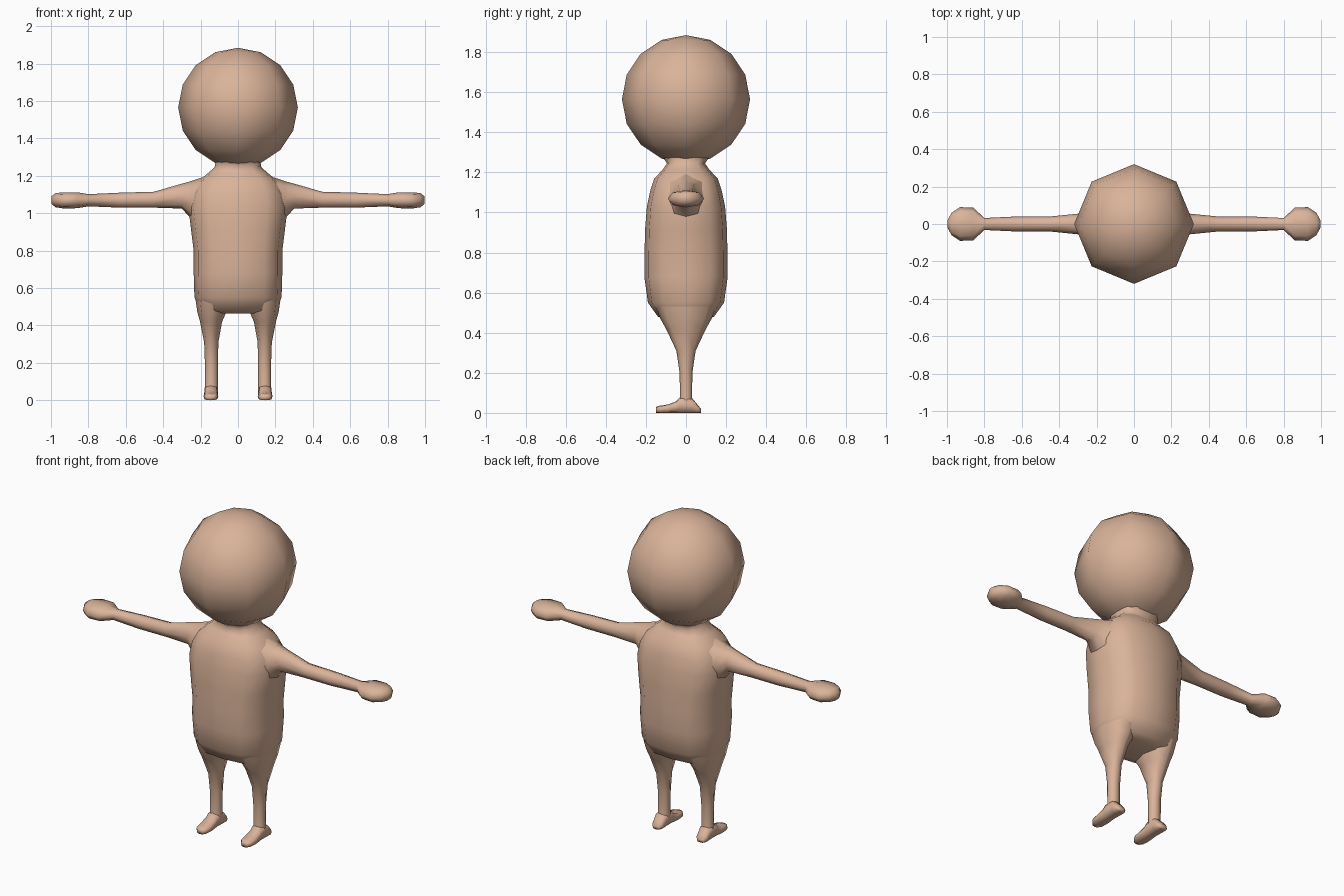
import bpy, bmesh, math
from mathutils import Vector

if "Cube" in bpy.data.objects:
    bpy.data.objects.remove(bpy.data.objects["Cube"])

skin = bpy.data.materials.new("skin")
skin.diffuse_color = (0.70, 0.45, 0.32, 1)
skin.use_nodes = True
skin.node_tree.nodes["Principled BSDF"].inputs["Base Color"].default_value = skin.diffuse_color


def finish(name, bm):
    bmesh.ops.recalc_face_normals(bm, faces=bm.faces)
    mesh = bpy.data.meshes.new(name)
    for f in bm.faces:
        f.smooth = True
    bm.to_mesh(mesh)
    bm.free()
    mesh.materials.append(skin)
    obj = bpy.data.objects.new(name, mesh)
    bpy.context.collection.objects.link(obj)
    return obj


def loft(name, rings, sides=8, power=2.0, cap_start=False, cap_end=False):
    """Skin rings given as (centre, half-axis a, half-axis b)."""
    bm = bmesh.new()
    loops = []
    for centre, a, b in rings:
        loop = []
        for i in range(sides):
            t = 2 * math.pi * i / sides
            c, s = round(math.cos(t), 6), round(math.sin(t), 6)
            u = math.copysign(abs(c) ** (2 / power), c)
            v = math.copysign(abs(s) ** (2 / power), s)
            loop.append(bm.verts.new(Vector(centre) + Vector(a) * u + Vector(b) * v))
        loops.append(loop)
    for p, q in zip(loops, loops[1:]):
        for i in range(sides):
            j = (i + 1) % sides
            bm.faces.new((p[i], p[j], q[j], q[i]))
    if cap_start:
        bm.faces.new(loops[0])
    if cap_end:
        bm.faces.new(loops[-1])
    return finish(name, bm)


# Head: low-poly ball
bm = bmesh.new()
bmesh.ops.create_uvsphere(bm, u_segments=8, v_segments=8, radius=0.32)
bmesh.ops.translate(bm, verts=bm.verts, vec=(0, 0, 1.565))
finish("head", bm)

# Torso with neck: z, half width, half depth
torso = [(0.463, 0.15, 0.09), (0.48, 0.205, 0.14), (0.55, 0.233, 0.19),
         (0.68, 0.237, 0.208), (0.80, 0.237, 0.207), (0.92, 0.252, 0.204),
         (1.03, 0.265, 0.195), (1.11, 0.25, 0.178), (1.17, 0.215, 0.158),
         (1.215, 0.16, 0.115), (1.245, 0.125, 0.095), (1.275, 0.12, 0.115)]
loft("torso", [((0, 0, z), (w, 0, 0), (0, d, 0)) for z, w, d in torso],
     sides=12, power=2.7, cap_start=True)

# Arm and mitten hand: x, half depth, z low, z high
arm = [(0.19, 0.12, 0.92, 1.192), (0.25, 0.08, 0.97, 1.172), (0.30, 0.055, 1.025, 1.158),
       (0.45, 0.04, 1.03, 1.115), (0.63, 0.04, 1.03, 1.11), (0.80, 0.032, 1.037, 1.102),
       (0.86, 0.088, 1.027, 1.112), (0.93, 0.09, 1.025, 1.112),
       (0.975, 0.06, 1.032, 1.108), (0.998, 0.018, 1.05, 1.09)]

# Leg: z, centre x, half width, half depth
leg = [(0.53, 0.138, 0.088, 0.15), (0.47, 0.14, 0.077, 0.128), (0.42, 0.144, 0.059, 0.1),
       (0.31, 0.143, 0.038, 0.048), (0.20, 0.142, 0.035, 0.032),
       (0.08, 0.142, 0.035, 0.03), (0.03, 0.144, 0.036, 0.04)]

# Foot: y, half width, top height
foot = [(-0.15, 0.02, 0.03), (-0.13, 0.036, 0.036), (-0.09, 0.04, 0.042),
        (-0.05, 0.037, 0.058), (-0.03, 0.036, 0.078), (0.03, 0.037, 0.075),
        (0.06, 0.034, 0.038), (0.075, 0.02, 0.02)]

for side, s in (("left", 1), ("right", -1)):
    loft(side + "_arm", [((s * x, 0, (lo + hi) / 2), (0, d, 0), (0, 0, (hi - lo) / 2))
                         for x, d, lo, hi in arm], power=2.2, cap_end=True)
    loft(side + "_leg", [((s * x, 0, z), (w, 0, 0), (0, d, 0)) for z, x, w, d in leg],
         power=2.2)
    loft(side + "_foot", [((s * 0.145, y, h / 2), (w, 0, 0), (0, 0, h / 2))
                          for y, w, h in foot], power=3.5, cap_start=True, cap_end=True)
